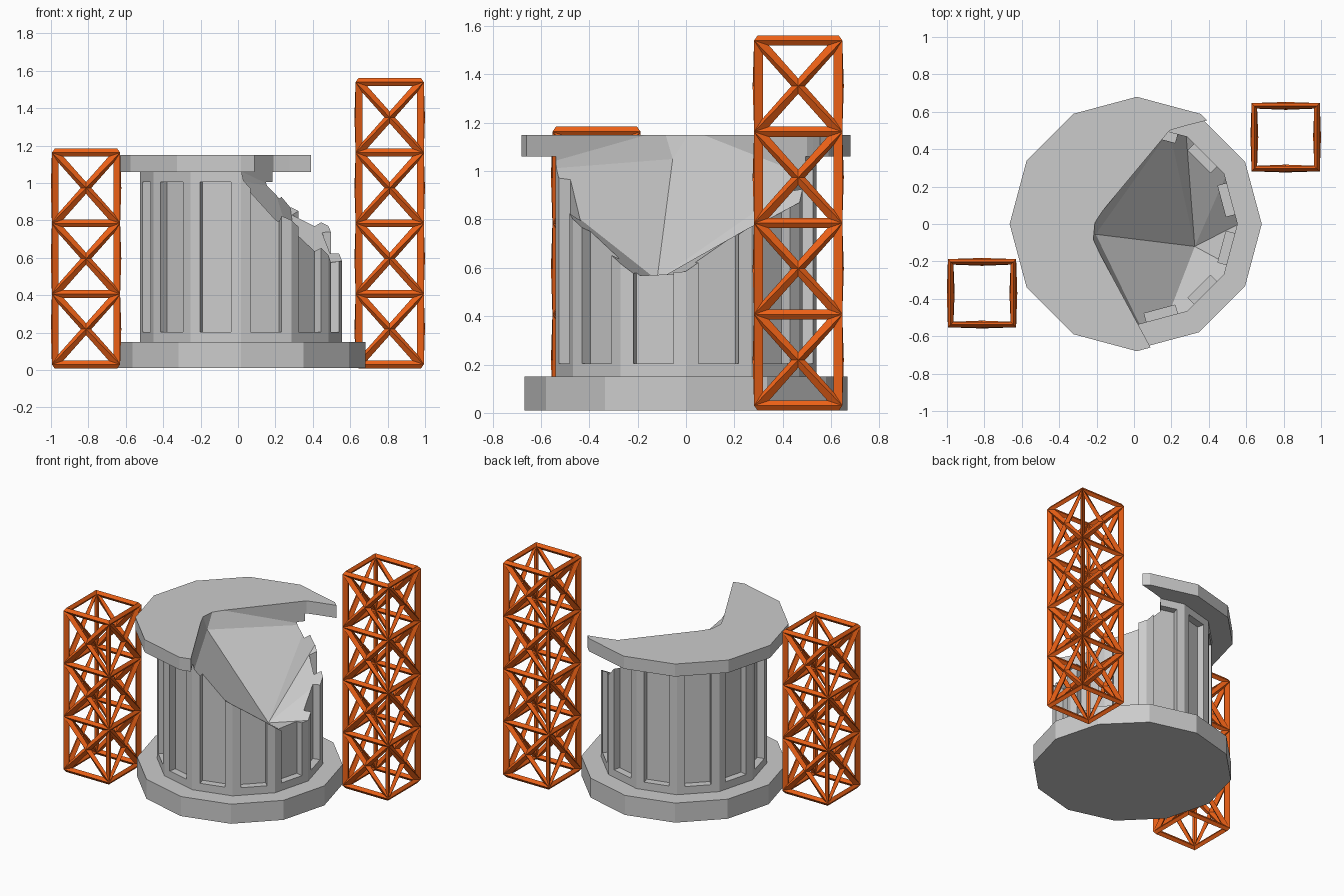
import bpy, bmesh
from math import cos, sin, pi

if "Cube" in bpy.data.objects:
    bpy.data.objects.remove(bpy.data.objects["Cube"])

CX = 0.015  # column axis


def finish(bm, name):
    bmesh.ops.recalc_face_normals(bm, faces=bm.faces[:])
    me = bpy.data.meshes.new(name)
    bm.to_mesh(me)
    bm.free()
    ob = bpy.data.objects.new(name, me)
    bpy.context.collection.objects.link(ob)
    return ob


def drum(r, z0, z1, n=12):
    bm = bmesh.new()
    lo, hi = [[bm.verts.new((CX + r * cos(2 * pi * i / n), r * sin(2 * pi * i / n), z))
               for i in range(n)] for z in (z0, z1)]
    bm.faces.new(lo[::-1])
    bm.faces.new(hi)
    for i in range(n):
        j = (i + 1) % n
        bm.faces.new((lo[i], lo[j], hi[j], hi[i]))
    bm.normal_update()
    return bm


# Base plinth and broken capital
finish(drum(0.668, 0.01, 0.15), "base_plinth")
capital = finish(drum(0.68, 1.06, 1.15), "broken_capital")

# Shaft with a recessed panel in each side
bm = drum(0.54, 0.15, 1.06)
sides = [f for f in bm.faces if abs(f.normal.z) < 0.5]
bmesh.ops.inset_individual(bm, faces=sides, thickness=0.054, use_even_offset=True)
for f in bmesh.ops.extrude_discrete_faces(bm, faces=sides)["faces"]:
    f.normal_update()
    bmesh.ops.translate(bm, verts=f.verts[:], vec=f.normal * -0.05)
shaft = finish(bm, "broken_shaft")

# Fracture cutter: rim of the break, with a low point in the middle
rim = [(0.105, -0.69, 1.0), (0.60, -0.80, 0.957), (0.695, -0.32, 0.60),
       (0.795, 0.12, 0.62), (0.65, 0.62, 0.97), (0.275, 0.525, 0.90),
       (0.19, 0.50, 0.98), (-0.205, -0.055, 1.05), (-0.205, -0.055, 1.05)]
top_xy = [p[:2] for p in rim[:-2]] + [(-0.21, 0.02), (-0.22, -0.09)]
bm = bmesh.new()
low = bm.verts.new((0.325, -0.12, 0.55))
lower = [bm.verts.new(p) for p in rim]
upper = [bm.verts.new((x, y, 1.17)) for x, y in top_xy]
bm.faces.new(upper)
for i in range(len(rim)):
    j = (i + 1) % len(rim)
    bm.faces.new((low, lower[j], lower[i]))
    bm.faces.new((lower[i], lower[j], upper[j], upper[i]))
bmesh.ops.remove_doubles(bm, verts=bm.verts[:], dist=0.0001)
bmesh.ops.triangulate(bm, faces=bm.faces[:])
cutter = finish(bm, "fracture_cutter")
cutter.hide_render = True

# Break the shaft and the capital
for ob in (shaft, capital):
    mod = ob.modifiers.new("break", 'BOOLEAN')
    mod.operation = 'DIFFERENCE'
    mod.solver = 'EXACT'
    mod.object = cutter
    bpy.context.view_layer.objects.active = ob
    bpy.ops.object.modifier_apply(modifier=mod.name)
bpy.data.objects.remove(cutter)

# Orange scaffold towers: square tube of crossed bays turned into bars
orange = bpy.data.materials.new("orange_paint")
orange.diffuse_color = (0.85, 0.12, 0.008, 1)
orange.use_nodes = True
orange.node_tree.nodes["Principled BSDF"].inputs["Base Color"].default_value = orange.diffuse_color


def tower(name, cx, cy, bays, h=0.1675, step=0.3775):
    bm = bmesh.new()
    rings = [[bm.verts.new((cx + sx * h, cy + sy * h, 0.03 + k * step))
              for sx, sy in ((-1, -1), (1, -1), (1, 1), (-1, 1))] for k in range(bays + 1)]
    for a, b in zip(rings, rings[1:]):
        for i in range(4):
            j = (i + 1) % 4
            bm.faces.new((a[i], a[j], b[j], b[i]))
    bm.normal_update()
    bmesh.ops.poke(bm, faces=bm.faces[:])
    ob = finish(bm, name)
    ob.data.materials.append(orange)
    mod = ob.modifiers.new("bars", 'WIREFRAME')
    mod.thickness = 0.042
    mod.offset = 0
    mod.use_even_offset = True
    mod.use_boundary = True
    mod.use_replace = True
    bpy.context.view_layer.objects.active = ob
    bpy.ops.object.modifier_apply(modifier=mod.name)


tower("left_scaffold", -0.8125, -0.37, 3)
tower("right_scaffold", 0.811, 0.464, 4)
